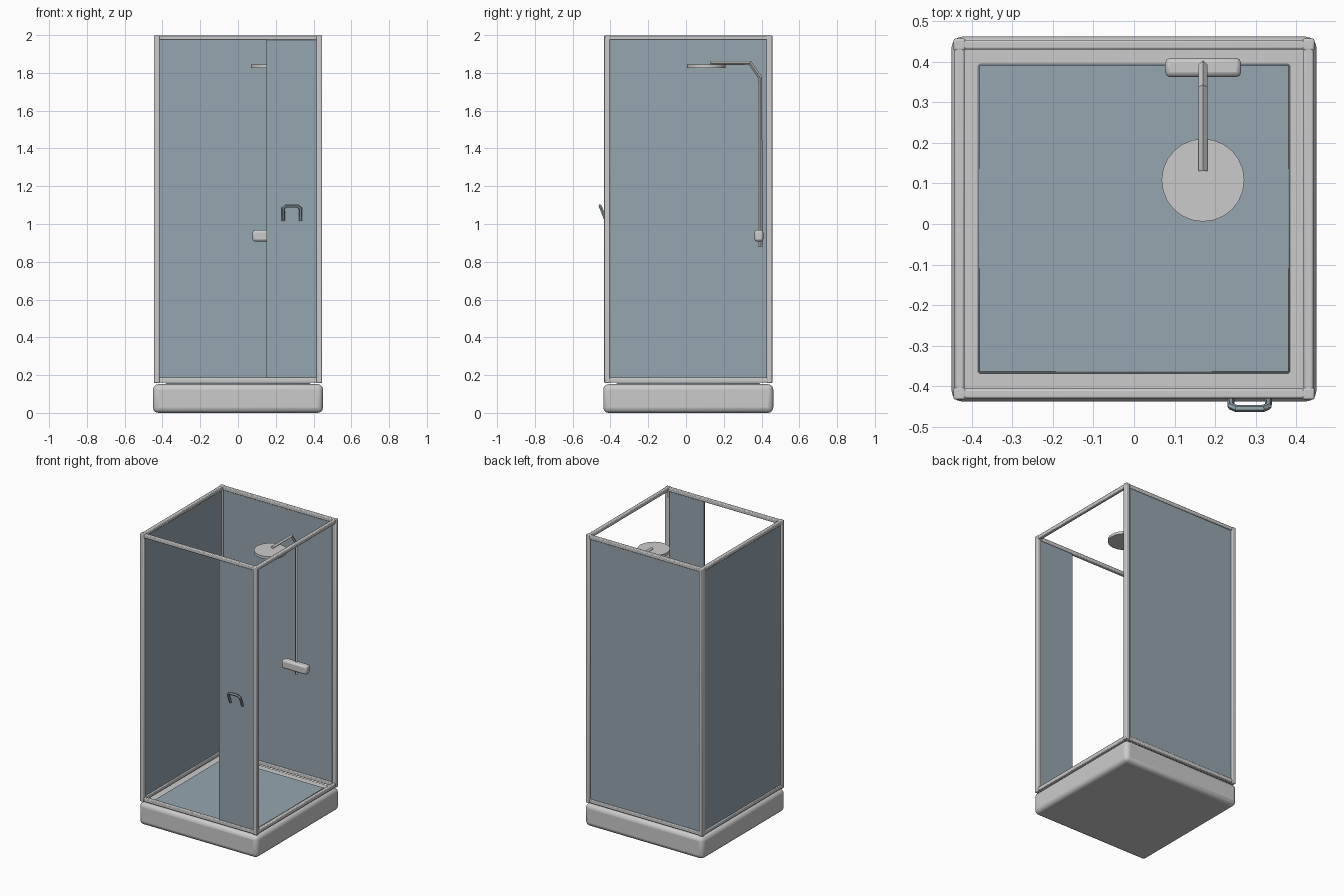
import bpy
from math import radians

if "Cube" in bpy.data.objects:
    bpy.data.objects.remove(bpy.data.objects["Cube"])

CY = 0.012          # centre of the cabin in y (the handle sticks out in front)
P = 0.43            # distance from cabin centre to frame centreline

glass = bpy.data.materials.new("blue_glass")
glass.diffuse_color = (0.30, 0.38, 0.43, 1)
glass.use_nodes = True
glass.node_tree.nodes["Principled BSDF"].inputs["Base Color"].default_value = glass.diffuse_color


def smooth(ob):
    bpy.ops.object.select_all(action='DESELECT')
    bpy.context.view_layer.objects.active = ob
    ob.select_set(True)
    bpy.ops.object.shade_smooth_by_angle(angle=radians(35))


def box(name, lo, hi, bevel=0, segments=2, mat=None):
    mid = [(a + b) / 2 for a, b in zip(lo, hi)]
    bpy.ops.mesh.primitive_cube_add(size=1, location=mid)
    ob = bpy.context.object
    ob.name = name
    ob.scale = [b - a for a, b in zip(lo, hi)]
    bpy.ops.object.transform_apply(location=False, rotation=False, scale=True)
    if bevel:
        m = ob.modifiers.new("bevel", 'BEVEL')
        m.width, m.segments = bevel, segments
        smooth(ob)
    if mat:
        ob.data.materials.append(mat)
    return ob


def tube(name, points, radius, resolution=0, mat=None):
    cu = bpy.data.curves.new(name, 'CURVE')
    cu.dimensions = '3D'
    cu.bevel_depth = radius
    cu.bevel_resolution = resolution
    cu.use_fill_caps = True
    sp = cu.splines.new('POLY')
    sp.points.add(len(points) - 1)
    for p, co in zip(sp.points, points):
        p.co = (*co, 1)
    sp.use_smooth = False
    ob = bpy.data.objects.new(name, cu)
    bpy.context.collection.objects.link(ob)
    if mat:
        cu.materials.append(mat)
    return ob


# Shower tray and floor plate
box("tray", (-0.45, CY - 0.45, 0), (0.45, CY + 0.45, 0.152), 0.028, 3)
box("floor_plate", (-0.385, CY - 0.38, 0.14), (0.385, CY + 0.382, 0.157), 0.004, 1, glass)

# Corner posts
h = 0.015
for sx, side in ((-1, "left"), (1, "right")):
    for sy, end in ((-1, "front"), (1, "back")):
        x, y = sx * P, CY + sy * P
        box(f"{end}_{side}_post", (x - h, y - h, 0.158), (x + h, y + h, 2.0), 0.005)

# Top and bottom rails
r = 0.012
for level, z0, z1 in (("bottom", 0.16, 0.187), ("top", 1.973, 1.999)):
    for s, ends in ((-1, ("left", "front")), (1, ("right", "back"))):
        x, y = s * P, CY + s * P
        box(f"{level}_{ends[0]}_rail", (x - r, CY - P, z0), (x + r, CY + P, z1), 0.005)
        box(f"{level}_{ends[1]}_rail", (-P, y - r, z0), (P, y + r, z1), 0.005)

# Glass panels: back, left and the half-width front door; the right side is open
t = 0.005
box("back_panel", (-P, CY + P - t, 0.175), (P, CY + P + t, 1.985), mat=glass)
box("left_panel", (-P - t, CY - P, 0.175), (-P + t, CY + P, 1.985), mat=glass)
box("front_door", (0.152, CY - P - t, 0.175), (P, CY - P + t, 1.985), mat=glass)

# Door handle, tilted outwards
half = [(-0.046, -0.424, 1.018), (-0.046, -0.449, 1.082), (-0.032, -0.455, 1.096)]
path = half + [(-x, y, z) for x, y, z in reversed(half)]
tube("door_handle", [(0.285 + x, y, z) for x, y, z in path], 0.009, 1, glass)

# Shower pipe, head and mixer
X = 0.17
tube("shower_pipe", [(X, 0.393, 0.88), (X, 0.393, 1.775), (X, 0.338, 1.853), (X, 0.13, 1.853)], 0.011)
bpy.ops.mesh.primitive_cylinder_add(vertices=24, radius=0.102, depth=0.018, location=(X, 0.108, 1.835))
head = bpy.context.object
head.name = "shower_head"
smooth(head)
box("mixer", (0.077, 0.362, 0.908), (0.264, 0.409, 0.968), 0.012, 2)
